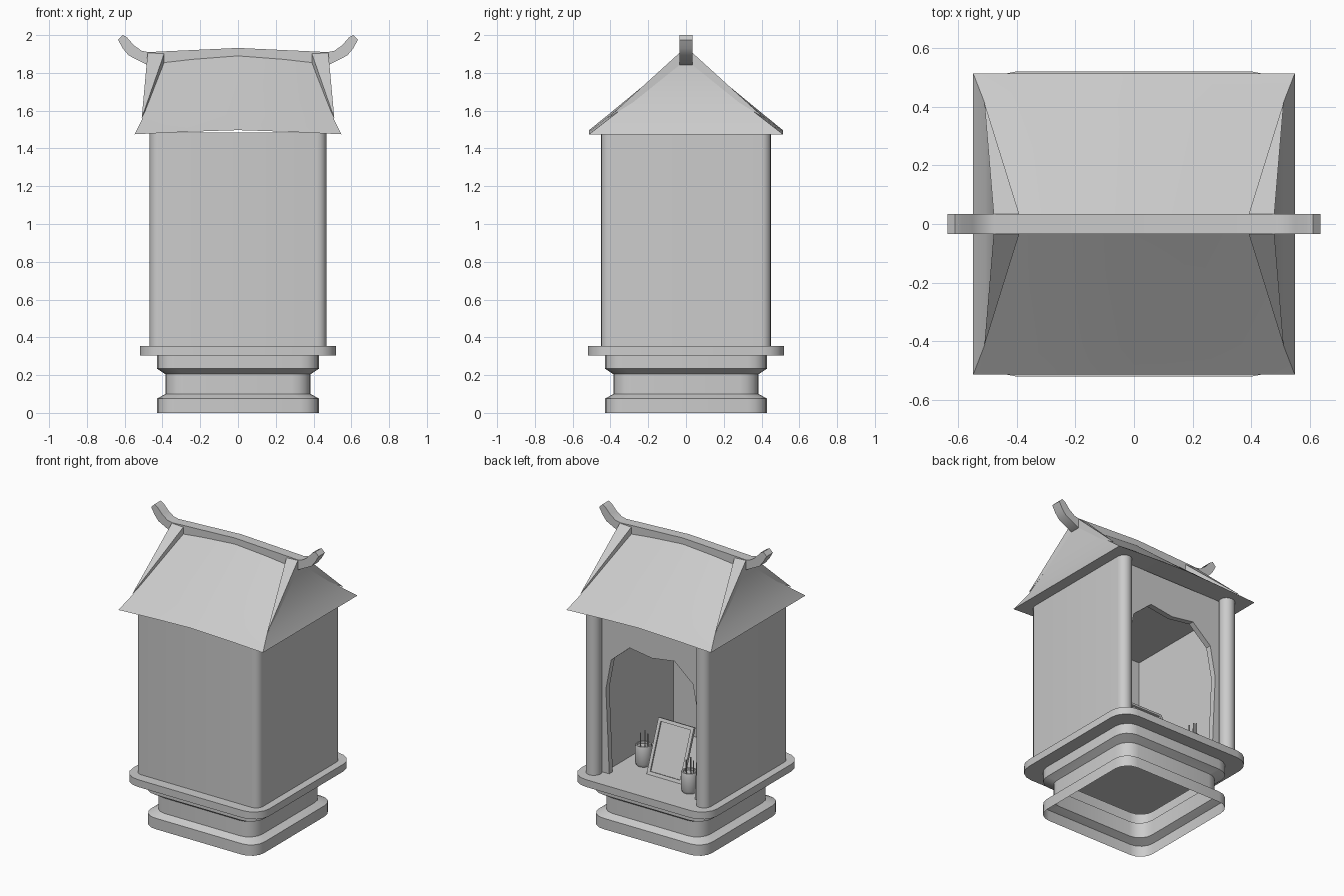
import bpy, bmesh, math
from mathutils import Matrix, Vector

if "Cube" in bpy.data.objects:
    bpy.data.objects.remove(bpy.data.objects["Cube"])


def mesh(name, verts, faces):
    me = bpy.data.meshes.new(name)
    me.from_pydata([tuple(v) for v in verts], [], faces)
    bm = bmesh.new()
    bm.from_mesh(me)
    bmesh.ops.recalc_face_normals(bm, faces=bm.faces)
    bm.to_mesh(me)
    bm.free()
    ob = bpy.data.objects.new(name, me)
    bpy.context.collection.objects.link(ob)
    return ob


def prism(name, pts, lo, hi, axis):
    """Extrude a 2D outline along 'y' (pts are x,z) or 'z' (pts are x,y)."""
    put = (lambda p, d: (p[0], d, p[1])) if axis == 'y' else (lambda p, d: (p[0], p[1], d))
    n = len(pts)
    verts = [put(p, lo) for p in pts] + [put(p, hi) for p in pts]
    faces = [tuple(range(n)), tuple(range(n, 2 * n))]
    faces += [(i, (i + 1) % n, n + (i + 1) % n, n + i) for i in range(n)]
    return mesh(name, verts, faces)


def box(name, x0, x1, y0, y1, z0, z1):
    return prism(name, [(x0, y0), (x1, y0), (x1, y1), (x0, y1)], z0, z1, 'z')


def rounded_square(h, r, seg=4):
    pts = []
    for k, (sx, sy) in enumerate([(1, 1), (-1, 1), (-1, -1), (1, -1)]):
        for i in range(seg + 1):
            a = math.pi / 2 * (k + i / seg)
            pts.append((sx * (h - r) + r * math.cos(a), sy * (h - r) + r * math.sin(a)))
    return pts


def lathe(name, profile, loc, n=16):
    verts = [(loc[0] + r * math.cos(2 * math.pi * i / n), loc[1] + r * math.sin(2 * math.pi * i / n), z)
             for r, z in profile for i in range(n)]
    faces = [(j * n + i, j * n + (i + 1) % n, (j + 1) * n + (i + 1) % n, (j + 1) * n + i)
             for j in range(len(profile) - 1) for i in range(n)]
    faces += [tuple(range(n)), tuple(range(len(verts) - n, len(verts)))]
    return mesh(name, verts, faces)


FLOOR = 0.355

# Pedestal: moulded shell, open underneath, closed by the floor
rings = [(.43, 0), (.43, .075), (.385, .10), (.385, .205), (.43, .235),
         (.43, .305), (.52, .305), (.52, FLOOR)]
loops = [[(x, y, z) for x, y in rounded_square(h, .12 if h > .5 else .10)] for h, z in rings]
n = len(loops[0])
faces = [(j * n + i, j * n + (i + 1) % n, (j + 1) * n + (i + 1) % n, (j + 1) * n + i)
         for j in range(len(loops) - 1) for i in range(n)]
faces.append(tuple(range(n * (len(loops) - 1), n * len(loops))))
mesh("pedestal", [v for l in loops for v in l], faces)

# Cabinet walls: three sides with rounded front corners, open at the rear
X, Y, R = .468, .45, .05
outer = [(X, .40)]
for sx in (1, -1):
    arc = [(sx * (X - R + R * math.cos(a)), -(Y - R) - R * math.sin(a))
           for a in [math.pi / 2 * i / 4 for i in range(5)]]
    outer += arc if sx > 0 else arc[::-1]
outer += [(-X, .40), (-.42, .40), (-.42, .35), (-.365, .35), (-.365, -.385),
          (.365, -.385), (.365, .35), (.42, .35), (.42, .40)]
prism("cabinet_walls", outer, FLOOR, 1.485, 'z')
box("ceiling", -.38, .38, -.40, .34, 1.37, 1.40)

# Corner pillars beside the opening
for sx, side in ((1, "right"), (-1, "left")):
    lathe("pillar_" + side, [(R, FLOOR), (R, 1.485)], (sx * (X - R), .40))

# Screen with faceted arch
arch = [(.325, FLOOR), (.335, .60), (.35, .93), (.31, 1.14), (.17, 1.26)]
screen = ([(.44, FLOOR)] + arch + [(0, 1.235)] + [(-x, z) for x, z in arch[::-1]]
          + [(-.44, FLOOR), (-.44, 1.485), (.44, 1.485)])
prism("arched_screen", screen, .33, .368, 'y')

# Roof: flared hipped loft, sections across x, with closed soffit
levels = [(.548, .513, 1.475, 1.497), (.508, .41, 1.555, 1.58), (.478, .034, 1.845, 1.89)]
verts, faces = [], []
for hx, hy, ze, zc in levels:
    ring = [(x * hx, -hy, zc + (ze - zc) * abs(x) ** 1.3) for x in (-1, -.5, 0, .5, 1)]
    verts += ring + [(-x, -y, z) for x, y, z in ring]
for j in range(2):
    faces += [(j * 10 + i, j * 10 + (i + 1) % 10, j * 10 + 10 + (i + 1) % 10, j * 10 + 10 + i)
              for i in range(10)]
for b in (0, 20):
    faces += [(b + i, b + i + 1, b + 8 - i, b + 9 - i) for i in range(4)]
mesh("roof", verts, faces)

# Ridge beam with upturned horns
horn = [(.476, 1.91), (.51, 1.917), (.55, 1.945), (.588, 1.988), (.61, 2.0), (.635, 1.975),
        (.61, 1.93), (.58, 1.893), (.476, 1.84)]
ridge = horn + [(0, 1.86)] + [(-x, z) for x, z in horn[::-1]] + [(0, 1.932)]
prism("ridge_beam", ridge, -.034, .034, 'y')

# Tapering hip ribs running down from the ridge
for sx in (1, -1):
    for sy in (1, -1):
        pts = [(.39, .03, 1.905), (.478, .03, 1.91), (.478, .03, 1.80), (.39, .03, 1.80), (.51, .415, 1.56)]
        mesh("hip_rib", [(sx * x, sy * y, z) for x, y, z in pts],
             [(0, 1, 2, 3), (0, 1, 4), (1, 2, 4), (2, 3, 4), (3, 0, 4)])

# Leaning picture frame
w, h, t, b = .135, .364, .018, .022
fr = [(s * (w - d), z) for d, lo, hi in ((0, 0, h), (b, b, h - b))
      for s, z in ((-1, lo), (1, lo), (1, hi), (-1, hi))]
fv = [(x, -t, z) for x, z in fr[:4]] + [(x, 0, z) for x, z in fr] + [(x, -.01, z) for x, z in fr[4:]]
ff = [(0, 1, 2, 3), (12, 13, 14, 15)]
for i in range(4):
    k = (i + 1) % 4
    ff += [(i, k, 4 + k, 4 + i), (4 + i, 4 + k, 8 + k, 8 + i), (8 + i, 8 + k, 12 + k, 12 + i)]
M = Matrix.Translation(Vector((0, .235, FLOOR))) @ Matrix.Rotation(math.radians(20.8), 4, 'X')
mesh("picture_frame", [M @ Vector(v) for v in fv], ff)
M2 = Matrix.Translation(Vector((0, .05, FLOOR))) @ Matrix.Rotation(math.radians(-9), 4, 'X')
strut = box("frame_strut", -.02, .02, -.005, .005, 0, .27)
strut.data.transform(M2)

# Incense jars with sticks
for sx, y in ((1, .13), (-1, .29)):
    c = (sx * .23, y)
    z = FLOOR
    lathe("incense_jar", [(.045, z), (.055, z + .02), (.055, z + .12), (.05, z + .14),
                          (.042, z + .14), (.042, z + .125)], c)
    for i in range(5):
        a = i * 2 * math.pi / 5
        p = (c[0] + .025 * math.cos(a), c[1] + .025 * math.sin(a))
        lathe("incense_stick", [(.004, z + .11), (.004, z + .21 + .012 * (i % 3))], p, 6)

# Smooth shading with sharp edges kept
for ob in bpy.context.collection.objects:
    ob.select_set(True)
    bpy.context.view_layer.objects.active = ob
bpy.ops.object.shade_smooth_by_angle(angle=math.radians(32))
